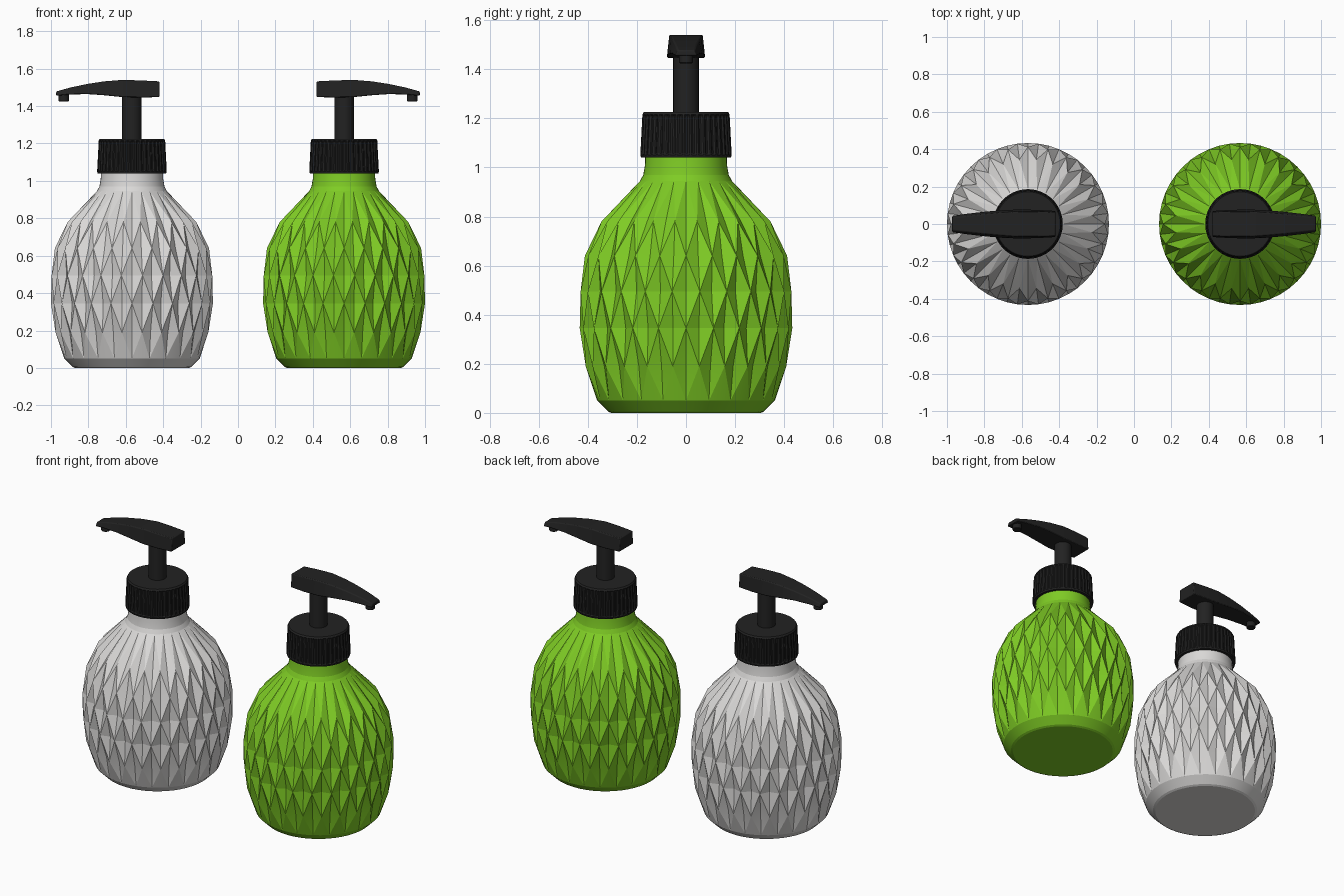
import bpy, bmesh, math

if "Cube" in bpy.data.objects:
    bpy.data.objects.remove(bpy.data.objects["Cube"])

N = 24          # ridges round each bottle
SEG = 2 * N


def material(name, rgb):
    m = bpy.data.materials.new(name)
    m.diffuse_color = (*rgb, 1)
    m.use_nodes = True
    m.node_tree.nodes["Principled BSDF"].inputs["Base Color"].default_value = m.diffuse_color
    return m


white = material("white", (0.70, 0.69, 0.68))
green = material("green", (0.21, 0.60, 0.018))
black = material("black", (0.016, 0.016, 0.016))


def finish(bm, name, mat, x, angle=None):
    bmesh.ops.recalc_face_normals(bm, faces=bm.faces[:])
    me = bpy.data.meshes.new(name)
    bm.to_mesh(me)
    bm.free()
    ob = bpy.data.objects.new(name, me)
    ob.location.x = x
    me.materials.append(mat)
    bpy.context.collection.objects.link(ob)
    if angle:
        bpy.ops.object.select_all(action='DESELECT')
        ob.select_set(True)
        bpy.context.view_layer.objects.active = ob
        bpy.ops.object.shade_smooth_by_angle(angle=math.radians(angle))
    return ob


def stack(bm, rings, seg, radius, split=None):
    """Join rings of verts; radius(ring, i) gives the radius at each angle."""
    rows = []
    for r in range(len(rings)):
        rows.append([bm.verts.new((radius(r, i) * math.cos(2 * math.pi * i / seg),
                                   radius(r, i) * math.sin(2 * math.pi * i / seg),
                                   rings[r][1])) for i in range(seg)])
    for r in range(len(rows) - 1):
        for i in range(seg):
            j = (i + 1) % seg
            a, b, c, d = rows[r][i], rows[r][j], rows[r + 1][j], rows[r + 1][i]
            if split is None:
                bm.faces.new((a, b, c, d))
            elif split(r, i):
                bm.faces.new((a, b, c))
                bm.faces.new((a, c, d))
            else:
                bm.faces.new((a, b, d))
                bm.faces.new((b, c, d))
    bm.faces.new(rows[0][::-1])
    bm.faces.new(rows[-1])


def lathe(name, profile, mat, x, seg=32, angle=30):
    bm = bmesh.new()
    stack(bm, profile, seg, lambda r, i: profile[r][0])
    return finish(bm, name, mat, x, angle)


def bottle(name, mat, x):
    # (radius, z, groove depth): ridges and grooves swap places on each row
    p = [(0.305, 0, 0), (0.318, 0.006, 0), (0.362, 0.05, 0), (0.412, 0.19, 0.028),
         (0.433, 0.345, 0.03), (0.433, 0.495, 0.03), (0.412, 0.64, 0.03),
         (0.347, 0.78, 0.03), (0.187, 0.945, 0), (0.174, 0.97, 0),
         (0.167, 1.01, 0), (0.165, 1.08, 0)]
    bm = bmesh.new()
    stack(bm, p, SEG, lambda r, i: p[r][0] - p[r][2] * ((i + r) % 2),
          lambda r, i: (i + r) % 2 == 0)
    finish(bm, name, mat, x, 10)


def collar(name, x):
    # ribbed cap: alternating pairs of verts pushed in
    p = [(0.165, 1.04, 0), (0.183, 1.04, 0), (0.186, 1.05, 0), (0.186, 1.056, 0.006),
         (0.178, 1.21, 0.006), (0.178, 1.215, 0), (0.172, 1.225, 0)]
    bm = bmesh.new()
    stack(bm, p, 160, lambda r, i: p[r][0] - p[r][2] * (i % 4 < 2))
    finish(bm, name, black, x, 25)


def pump_head(name, x, s):
    # u, bottom z, top z, half width at the bottom, half width at the top
    sections = [(-0.147, 1.448, 1.532, 0.070, 0.064), (-0.05, 1.446, 1.537, 0.076, 0.068),
                (0.05, 1.448, 1.540, 0.078, 0.068), (0.15, 1.458, 1.532, 0.074, 0.060),
                (0.24, 1.464, 1.518, 0.066, 0.052), (0.33, 1.462, 1.499, 0.056, 0.042),
                (0.405, 1.455, 1.478, 0.046, 0.034)]
    bm = bmesh.new()
    rows = [[bm.verts.new((s * u, y, z)) for y, z in ((-wb, zb), (wb, zb), (wt, zt), (-wt, zt))]
            for u, zb, zt, wb, wt in sections]
    for a, b in zip(rows, rows[1:]):
        for i in range(4):
            j = (i + 1) % 4
            bm.faces.new((a[i], a[j], b[j], b[i]))
    bm.faces.new(rows[0])
    bm.faces.new(rows[-1])
    ob = finish(bm, name, black, x, 30)
    bev = ob.modifiers.new("soft_edges", 'BEVEL')
    bev.width = 0.005
    bev.segments = 2
    bev.limit_method = 'ANGLE'


for side, s, mat in (("left", -1, white), ("right", 1, green)):
    x = s * 0.567
    bottle(side + "_bottle", mat, x)
    collar(side + "_collar", x)
    lathe(side + "_stem", [(0.052, 1.21), (0.052, 1.46)], black, x)
    pump_head(side + "_pump_head", x, s)
    lathe(side + "_nozzle", [(0.024, 1.424), (0.028, 1.428), (0.028, 1.47)],
          black, x + s * 0.365, 20)
